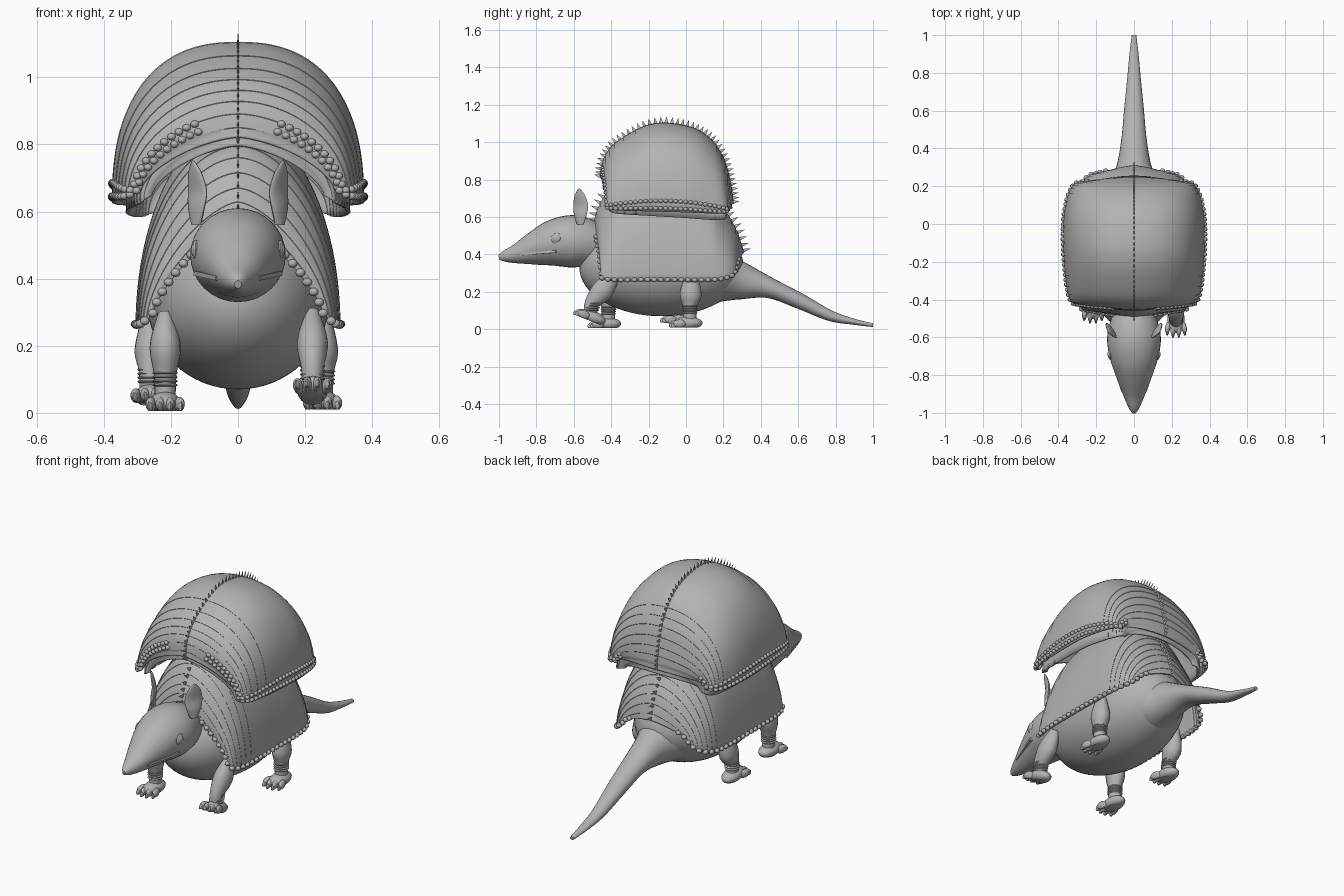
import bpy, bmesh
from math import sin, cos, pi, radians, atan2, hypot, floor
from mathutils import Matrix, Vector

if "Cube" in bpy.data.objects:
    bpy.data.objects.remove(bpy.data.objects["Cube"])

grey = bpy.data.materials.new("stone_grey")
grey.use_nodes = True
grey.diffuse_color = (0.45, 0.45, 0.45, 1)
grey.node_tree.nodes["Principled BSDF"].inputs["Base Color"].default_value = grey.diffuse_color


def finish(name, bm, thickness=0, angle=40):
    """Turn a bmesh into a smooth, coloured object."""
    bmesh.ops.recalc_face_normals(bm, faces=bm.faces)
    mesh = bpy.data.meshes.new(name)
    bm.to_mesh(mesh)
    bm.free()
    ob = bpy.data.objects.new(name, mesh)
    bpy.context.collection.objects.link(ob)
    mesh.materials.append(grey)
    if thickness:
        mod = ob.modifiers.new("thickness", 'SOLIDIFY')
        mod.thickness = thickness
    bpy.ops.object.select_all(action='DESELECT')
    ob.select_set(True)
    bpy.context.view_layer.objects.active = ob
    bpy.ops.object.shade_smooth_by_angle(angle=radians(angle))


def spline(rows, s):
    """Smooth interpolation through rows of numbers, s from 0 to 1."""
    last = len(rows) - 1
    f = max(0, min(s, 1)) * last
    i = min(floor(f), last - 1)
    t = f - i
    a, b, c, d = (rows[max(0, min(last, i + k))] for k in (-1, 0, 1, 2))
    return [q + t / 2 * (r - p + t * (2 * p - 5 * q + 4 * r - v + t * (3 * (q - r) + v - p)))
            for p, q, r, v in zip(a, b, c, d)]


def skin(bm, rings, closed):
    """Join rings of points with quads."""
    rings = [[bm.verts.new(p) for p in ring] for ring in rings]
    for a, b in zip(rings, rings[1:]):
        n = len(a)
        for j in range(n if closed else n - 1):
            k = (j + 1) % n
            bm.faces.new((a[j], a[k], b[k], b[j]))
    if closed:
        bm.faces.new(rings[0])
        bm.faces.new(rings[-1])


def tube(bm, rows, x=0, steps=24, sides=24):
    """Elliptical tube along rows of (y, z, half width, half depth)."""
    rings = []
    for i in range(steps + 1):
        s = i / steps
        y, z, rx, rd = spline(rows, s)
        p, q = spline(rows, s - 0.02), spline(rows, s + 0.02)
        ty, tz = q[0] - p[0], q[1] - p[1]
        size = hypot(ty, tz)
        turns = [2 * pi * j / sides for j in range(sides)]
        rings.append([(x + rx * cos(a), y - tz / size * rd * sin(a),
                       z + ty / size * rd * sin(a)) for a in turns])
    skin(bm, rings, True)


def ball(bm, center, size, rot=Matrix(), u=16, v=10):
    m = Matrix.Translation(center) @ rot @ Matrix.Diagonal((*size, 1))
    bmesh.ops.create_uvsphere(bm, u_segments=u, v_segments=v, radius=1, matrix=m)


# Shells: rows of (y, half width, crest height, rim height, roundness)
upper = [(-.46, .285, .82, .665, 1.5), (-.437, .325, .92, .645, 1.9), (-.36, .352, 1.01, .635, 2.2),
         (-.18, .372, 1.1, .63, 2.4), (0, .375, 1.09, .625, 2.4), (.12, .358, 1.03, .62, 2.3),
         (.2, .33, .92, .62, 2.2), (.24, .295, .78, .63, 2), (.255, .25, .67, .64, 2)]
under = [(y * .97, w * .89, h - .025, b - .03 - .03 * y, n) for y, w, h, b, n in upper]
lower = [(-.495, .25, .56, .3, 1.3), (-.465, .28, .66, .27, 1.6), (-.38, .298, .78, .257, 1.9),
         (-.25, .305, .84, .255, 2), (-.1, .305, .86, .255, 2), (.1, .302, .79, .255, 2),
         (.2, .285, .65, .265, 1.9), (.27, .245, .53, .29, 1.7), (.31, .195, .41, .335, 1.4)]


def shell_point(rows, s, u, lip=0):
    y, w, h, b, n = spline(rows, s)
    a = u * pi / 2
    x = (w + lip) * abs(sin(a)) ** (2 / n) * (1 if u > 0 else -1)
    z = b + (h + lip - b) * max(cos(a), 0) ** (2 / n)
    bow = .045 * (2 * s - 1) ** 3 * sin(a) ** 2
    return Vector((x, y - bow + (lip / 2 if s > .5 else -lip / 2), z))


def shell(name, rows, bands=8, reach=.36, lip=.002):
    """Arched shell whose two ends are stepped into overlapping bands."""
    front = []
    for i in range(bands):
        for k in range(4):
            front.append((reach * (i + k / 3) / bands, lip * (1 - k / 3)))
    middle = [(reach + (1 - 2 * reach) * k / 10, 0) for k in range(1, 10)]
    stations = front + middle + [(1 - s, l) for s, l in reversed(front)]
    bm = bmesh.new()
    skin(bm, [[shell_point(rows, s, j / 24, l) for j in range(-24, 25)] for s, l in stations], False)
    finish(name, bm, .01, 35)


def walk(points, gap):
    """Evenly spaced points along a polyline."""
    out, run = [points[0]], 0
    for a, b in zip(points, points[1:]):
        run += (b - a).length
        if run >= gap:
            out.append(b)
            run = 0
    return out


def beads(name, rows, tracks, start, finish_at, radius, gap):
    """Rows of beads following the rim on both sides."""
    bm = bmesh.new()
    for end, rim in tracks:
        front, back = ([a + (1 - rim - a) * i / 300 for i in range(301)] for a in (start, finish_at))
        path = [(end, u) for u in front]
        path += [(end + (1 - 2 * end) * i / 600, 1 - rim) for i in range(601)]
        path += [(1 - end, u) for u in reversed(back)]
        for p in walk([shell_point(rows, s, u) for s, u in path], gap):
            for side in (1, -1):
                ball(bm, (p.x * side, p.y, p.z), (radius, radius, radius * .85), u=10, v=6)
    finish(name, bm)


def spikes(name, rows, height, gap):
    """Thin spikes standing along the crest."""
    bm = bmesh.new()
    for p in walk([Vector((i / 800, *spline(rows, i / 800)[:3:2])) for i in range(801)], gap):
        a, b = spline(rows, p.x - .01), spline(rows, p.x + .01)
        lean = Matrix.Rotation(atan2(b[2] - a[2], b[0] - a[0]), 4, 'X')
        m = Matrix.Translation((0, p.y, p.z)) @ lean @ Matrix.Diagonal((.28, 1, 1, 1))
        bmesh.ops.create_cone(bm, cap_ends=True, segments=8, radius1=.02, radius2=0, depth=height * 2,
                              matrix=m)
    finish(name, bm)


shell("upper_shell", upper)
shell("upper_shell_lining", under)
shell("lower_shell", lower)
beads("upper_shell_beads", upper, [(.062, .012), (.09, .05)], .3, .7, .013, .026)
beads("lower_shell_beads", lower, [(.02, .01)], .4, .6, .015, .035)
spikes("upper_spikes", upper, .032, .034)
spikes("lower_spikes", lower, .042, .046)

# Body, head and tail
bm = bmesh.new()
ball(bm, (0, -.13, .33), (.27, .44, .26), u=48, v=32)
finish("body", bm)
bm = bmesh.new()
tube(bm, [(-1, .383, .01, .012), (-.97, .39, .03, .03), (-.9, .405, .06, .055), (-.8, .435, .098, .095),
          (-.7, .462, .13, .127), (-.6, .47, .142, .14), (-.5, .455, .12, .12), (-.42, .43, .08, .09)],
     steps=40, sides=32)
finish("head", bm)
bm = bmesh.new()
tube(bm, [(.1, .29, .2, .17), (.2, .275, .15, .13), (.3, .257, .095, .1), (.45, .22, .067, .055),
          (.61, .15, .052, .042), (.77, .073, .036, .029), (.9, .04, .024, .016), (1, .022, .012, .01)],
     steps=40)
finish("tail", bm)

# Ears, eyes and mouth slits
for side, label in ((1, "left"), (-1, "right")):
    bm = bmesh.new()
    tube(bm, [(0, 0, .02, .012), (0, .05, .04, .014), (.004, .1, .048, .012), (-.004, .15, .036, .009),
              (-.01, .18, .016, .006), (-.014, .192, .002, .002)], sides=16)
    turn = Matrix.Rotation(side * radians(56), 4, 'Z')
    bm.transform(Matrix.Translation((side * .124, -.565, .56)) @ turn)
    finish(label + "_ear", bm)

    bm = bmesh.new()
    ball(bm, (side * .126, -.69, .485), (.01, .03, .03))
    ball(bm, (side * .13, -.69, .485), (.01, .021, .021))
    finish(label + "_eye", bm)

    bm = bmesh.new()
    m = Matrix.Translation((side * .092, -.79, .409)) @ Matrix.Rotation(-side * .33, 4, 'Z')
    m = m @ Matrix.Rotation(.07, 4, 'X') @ Matrix.Diagonal((.016, .2, .014, 1))
    bmesh.ops.create_cube(bm, size=1, matrix=m)
    finish(label + "_mouth", bm)


def leg(name, x, hip, knee, ankle, lift, pitch):
    """Leg with ridged ankle bands and a four-toed foot."""
    bm = bmesh.new()
    (hy, hz), (ky, kz), (ay, az) = hip, knee, ankle
    tube(bm, [(hy, hz, .022, .03), (ky, kz, .046, .058), (ay, az + .02, .034, .038),
              (ay, az - .05, .031, .036)], x=x, sides=20)
    finish(name, bm)
    bm = bmesh.new()
    for i in range(4):
        z = az - .012 + i * .012
        ball(bm, (x, ay + (ky - ay) * i * .06, z), (.038, .042, .008), u=20, v=8)
    finish(name + "_bands", bm)
    bm = bmesh.new()
    ball(bm, (0, -.01, .03), (.046, .078, .034), u=20, v=12)
    for i in range(4):
        k = i - 1.5
        spread = Matrix.Rotation(k * .14, 4, 'Z')
        ball(bm, (k * .028, -.072 + abs(k) * .012, .026), (.015, .036, .022), spread)
        ball(bm, (k * .03, -.1 + abs(k) * .012, .017), (.008, .018, .015), spread, u=8, v=6)
    bmesh.ops.bisect_plane(bm, geom=bm.verts[:] + bm.edges[:] + bm.faces[:], plane_co=(0, 0, .006),
                           plane_no=(0, 0, -1), clear_outer=True)
    bmesh.ops.holes_fill(bm, edges=[e for e in bm.edges if e.is_boundary])
    bm.transform(Matrix.Translation((x, ay, lift)) @ Matrix.Rotation(-pitch, 4, 'X'))
    finish(name + "_foot", bm)


leg("left_front_leg", .222, (-.38, .295), (-.445, .21), (-.505, .115), .035, .38)
leg("right_front_leg", -.217, (-.38, .295), (-.41, .2), (-.415, .095), 0, 0)
leg("left_rear_leg", .252, (.03, .3), (.025, .19), (.02, .1), .004, 0)
leg("right_rear_leg", -.262, (.02, .3), (0, .19), (-.03, .105), .02, .1)
